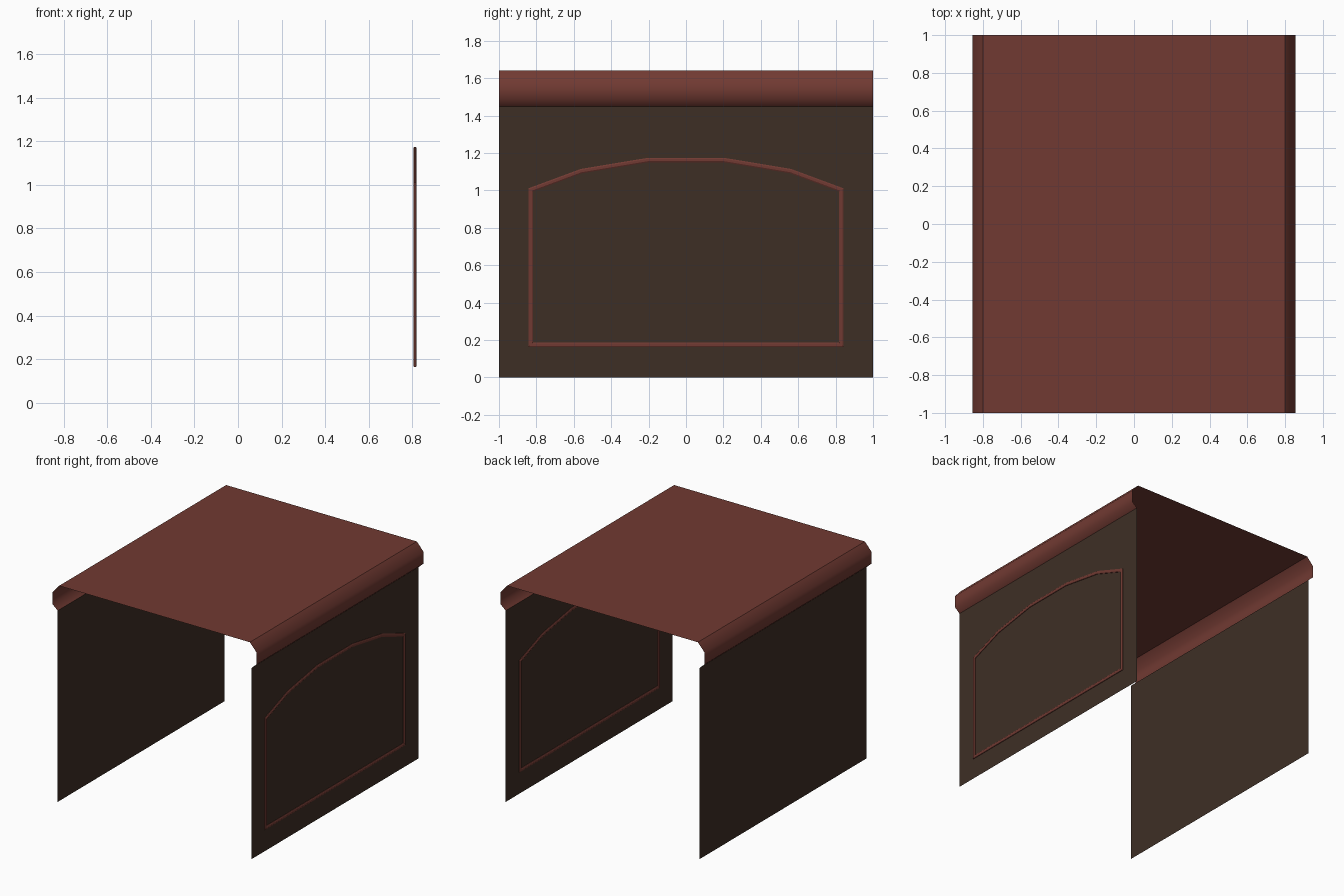
import bpy
import bmesh
from mathutils import Vector

if "Cube" in bpy.data.objects:
    bpy.data.objects.remove(bpy.data.objects["Cube"])

WALL_X = 0.8125
HALF_Y = 1.0


def material(name, rgb):
    m = bpy.data.materials.new(name)
    m.diffuse_color = (*rgb, 1)
    m.use_nodes = True
    m.node_tree.nodes["Principled BSDF"].inputs["Base Color"].default_value = m.diffuse_color
    return m


brown = material("dark brown", (0.048, 0.028, 0.0185))
red = material("brick red", (0.165, 0.042, 0.032))


def finish(bm, name, mat):
    mesh = bpy.data.meshes.new(name)
    bm.to_mesh(mesh)
    bm.free()
    mesh.materials.append(mat)
    ob = bpy.data.objects.new(name, mesh)
    bpy.context.collection.objects.link(ob)
    return ob


def sheet(name, profile, mat):
    """Extrude an open x-z profile along y as a thin skin."""
    bm = bmesh.new()
    rows = [[bm.verts.new((x, y, z)) for y in (-HALF_Y, HALF_Y)] for x, z in profile]
    for a, b in zip(rows, rows[1:]):
        bm.faces.new((a[0], a[1], b[1], b[0]))
    return finish(bm, name, mat)


# Side walls, facing outwards
sheet("right_wall", [(WALL_X, 1.45), (WALL_X, 0)], brown)
sheet("left_wall", [(-WALL_X, 0), (-WALL_X, 1.45)], brown)

# Roof: flat top with rounded lips that curl in to the walls
lip = [(0.80, 1.642), (0.855, 1.58), (0.855, 1.488), (WALL_X, 1.45)]
roof = sheet("roof", [(-x, z) for x, z in reversed(lip)] + lip, red)
for p in roof.data.polygons:
    p.use_smooth = abs(p.normal.z) < 0.99

# Arched trim on the right wall: a bevelled bar swept round a closed outline
half = [(0.83, 0.175), (0.83, 1.003), (0.56, 1.103), (0.205, 1.162)]
path = [Vector(p) for p in half] + [Vector((-y, z)) for y, z in reversed(half)]
section = [(-0.012, 0.004), (-0.006, 0.0075), (0.006, 0.0075), (0.012, 0.004),
           (0.012, -0.004), (0.006, -0.0075), (-0.006, -0.0075), (-0.012, -0.004)]
bm = bmesh.new()
rings = []
for i, p in enumerate(path):
    d1 = (p - path[i - 1]).normalized()
    d2 = (path[(i + 1) % len(path)] - p).normalized()
    n1, n2 = Vector((d1.y, -d1.x)), Vector((d2.y, -d2.x))
    mitre = (n1 + n2) / (1 + n1.dot(n2))
    rings.append([bm.verts.new((WALL_X + h, p.x + mitre.x * w, p.y + mitre.y * w))
                  for w, h in section])
for i, a in enumerate(rings):
    b = rings[(i + 1) % len(rings)]
    for j in range(len(section)):
        k = (j + 1) % len(section)
        bm.faces.new((a[j], a[k], b[k], b[j]))
bmesh.ops.recalc_face_normals(bm, faces=bm.faces)
finish(bm, "arched_trim", red)
